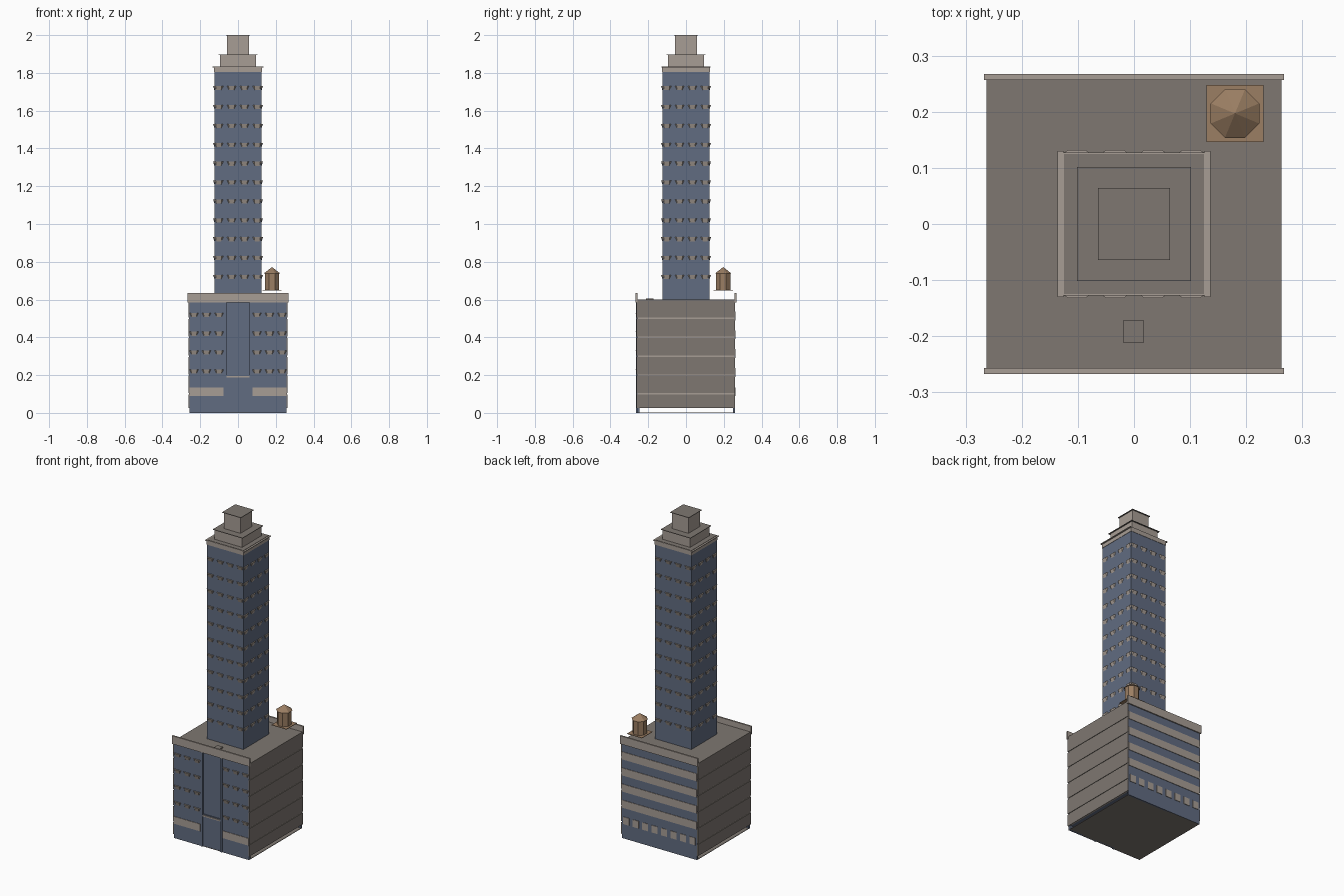
import bpy
import bmesh
from math import pi
from mathutils import Matrix, Vector

old = bpy.data.objects.get("Cube")
if old:
    bpy.data.objects.remove(old, do_unlink=True)


def material(name, rgb):
    m = bpy.data.materials.new(name)
    m.use_nodes = True
    m.diffuse_color = (*rgb, 1)
    node = next(n for n in m.node_tree.nodes if n.type == 'BSDF_PRINCIPLED')
    node.inputs["Base Color"].default_value = (*rgb, 1)
    return m


STONE = material("light stone", (0.39, 0.34, 0.30))
CONCRETE = material("grey concrete", (0.21, 0.185, 0.165))
GLASS = material("blue glass", (0.12, 0.15, 0.22))
WOOD = material("brown wood", (0.33, 0.21, 0.125))


def finish(bm, name, mat):
    bmesh.ops.recalc_face_normals(bm, faces=bm.faces)
    mesh = bpy.data.meshes.new(name)
    bm.to_mesh(mesh)
    bm.free()
    mesh.materials.append(mat)
    obj = bpy.data.objects.new(name, mesh)
    bpy.context.scene.collection.objects.link(obj)
    return obj


def boxes(name, mat, spans):
    """One object from boxes, each given as (x0, x1), (y0, y1), (z0, z1)."""
    bm = bmesh.new()
    for span in spans:
        low, high = (Vector(v) for v in zip(*span))
        place = Matrix.Translation((low + high) / 2) @ Matrix.Diagonal((*(high - low), 1))
        bmesh.ops.create_cube(bm, size=1, matrix=place)
    return finish(bm, name, mat)


def block(name, mat, half, z0, z1):
    return boxes(name, mat, [((-half, half), (-half, half), (z0, z1))])


def sills(name, places, distance, turns):
    """Tapered window sills on the faces reached by quarter turns."""
    bm = bmesh.new()
    outline = [(-.027, .002, 0), (-.016, -.007, 0), (.016, -.007, 0),
               (.027, .002, 0), (.012, .002, -.028), (-.012, .002, -.028)]
    sides = [(0, 1, 2, 3), (1, 5, 4, 2), (0, 5, 1), (2, 4, 3), (0, 3, 4, 5)]
    for turn in turns:
        spin = Matrix.Rotation(turn * pi / 2, 4, 'Z')
        for x, z in places:
            verts = [bm.verts.new(spin @ (Vector(p) + Vector((x, -distance, z))))
                     for p in outline]
            for side in sides:
                bm.faces.new([verts[i] for i in side])
    return finish(bm, name, STONE)


# Podium body, floor and roof
boxes("podium_core", GLASS, [((-.253, .253), (-.248, .255), (.025, .595))])
block("podium_floor", CONCRETE, .258, 0, .003)
block("podium_roof", CONCRETE, .26, .595, .6)

# Front facade: two wings around a recessed entrance bay
boxes("front_wings", GLASS, [(x, (-.26, -.247), (0, .59))
                             for x in ((-.258, -.06), (.06, .258))])
boxes("front_pilasters", GLASS, [((x - .007, x + .007), (-.264, -.25), (0, .587))
                                 for x in (-.067, .067)])
boxes("entrance_door", GLASS, [((-.06, .06), (-.257, -.245), (0, .2))])
boxes("entrance_bay", GLASS, [((-.06, .06), (-.252, -.247), (.2, .59))])
boxes("entrance_lintel", STONE, [((-.06, .06), (-.262, -.255), (.188, .196))])
boxes("front_bands", STONE, [(x, (-.263, -.258), (.09, .135))
                             for x in ((-.258, -.076), (.076, .258))])
grid = (.1, .167, .233)
sills("podium_sills", [(s * x, .23 + .1 * row)
                       for row in range(4) for x in grid for s in (-1, 1)], .26, [0])

# Back facade: long bands and a row of low windows
boxes("back_wall", GLASS, [((-.258, .258), (.25, .26), (0, .59))])
boxes("back_bands", STONE, [((-.258, .258), (.258, .263), (.19 + .1 * i, .237 + .1 * i))
                            for i in range(4)])
boxes("back_windows", STONE, [((x - .02, x + .02), (.258, .263), (.09, .135))
                              for x in [(i - 3.5) * .065 for i in range(8)]])

# Side walls: six stacked slabs with pale joints
boxes("side_joints", STONE, [((s * .256 - .003, s * .256 + .003), (-.257, .257), (.025, .595))
                             for s in (-1, 1)])
boxes("side_slabs", CONCRETE,
      [((s * .26 - .003, s * .26 + .003), (-.262, .26),
        (max(.025, .1 * i + .004), .1 * i + .1 - .003 * (i < 5)))
       for s in (-1, 1) for i in range(6)])

# Parapets along front and back
boxes("podium_parapets", STONE, [((-.267, .267), (s * .262 - .005, s * .262 + .005), (.585, .635))
                                 for s in (-1, 1)])
boxes("roof_hatch", CONCRETE, [((-.02, .018), (-.211, -.172), (.6, .606))])

# Tower shaft with sills on all four faces
block("tower_shaft", GLASS, .125, .6, 1.81)
sills("tower_sills", [((i - 1.5) * .068, .73 + .1 * row)
                      for row in range(11) for i in range(4)], .125, range(4))

# Tower cornice: walls, roof and overhanging side ledges
block("tower_cornice", STONE, .127, 1.806, 1.833)
block("tower_roof", CONCRETE, .125, 1.832, 1.835)
boxes("cornice_ledges", STONE, [((s * .131 - .005, s * .131 + .005), (-.13, .13), (1.829, 1.833))
                                for s in (-1, 1)])

# Stepped crown with thin caps
block("crown_lower", STONE, .094, 1.833, 1.895)
block("crown_lower_cap", CONCRETE, .102, 1.895, 1.898)
block("crown_upper", STONE, .057, 1.898, 1.997)
block("crown_upper_cap", CONCRETE, .064, 1.997, 2)

# Octagonal water tank on its platform
boxes("tank_platform", WOOD, [((.129, .231), (.146, .248), (.648, .651))])
for name, r1, r2, z0, z1 in (("tank_body", .041, .041, .651, .742),
                             ("tank_roof", .047, 0, .738, .772)):
    bm = bmesh.new()
    place = Matrix.Translation((.18, .197, (z0 + z1) / 2)) @ Matrix.Rotation(pi / 8, 4, 'Z')
    bmesh.ops.create_cone(bm, cap_ends=True, segments=8, radius1=r1, radius2=r2,
                          depth=z1 - z0, matrix=place)
    bmesh.ops.remove_doubles(bm, verts=bm.verts, dist=1e-5)
    finish(bm, name, WOOD)
